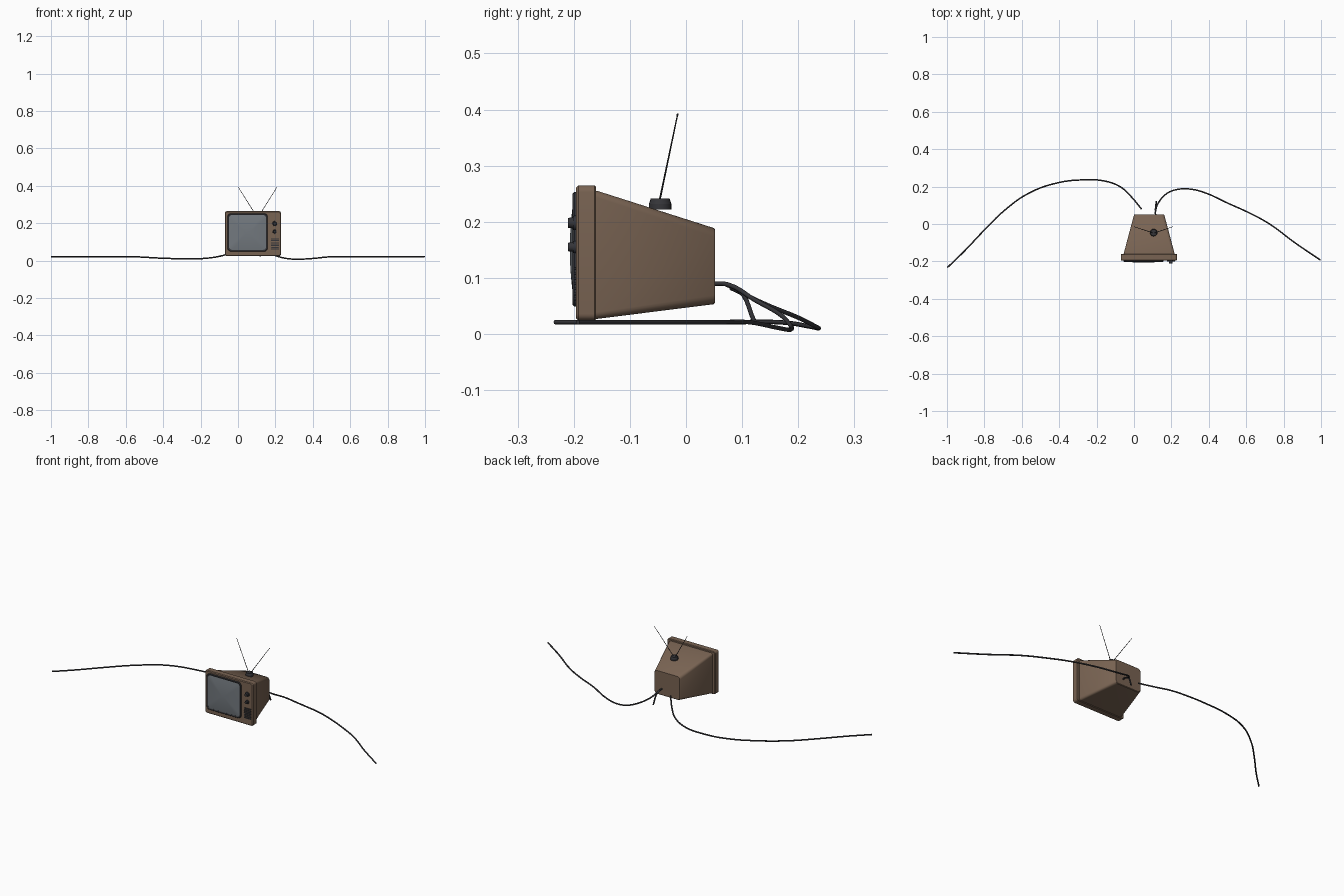
import bpy, bmesh, math
from mathutils import Vector

if "Cube" in bpy.data.objects:
    bpy.data.objects.remove(bpy.data.objects["Cube"])


def mat(name, col):
    m = bpy.data.materials.new(name)
    m.diffuse_color = (*col, 1)
    m.use_nodes = True
    m.node_tree.nodes["Principled BSDF"].inputs["Base Color"].default_value = m.diffuse_color
    return m


BROWN = mat("brown_case", (0.19, 0.125, 0.085))
DARK = mat("dark_plastic", (0.035, 0.035, 0.04))
GLASS = mat("screen_glass", (0.17, 0.19, 0.21))


def finish(ob, m, angle=35):
    ob.data.materials.append(m)
    bpy.ops.object.select_all(action='DESELECT')
    ob.select_set(True)
    bpy.context.view_layer.objects.active = ob
    bpy.ops.object.shade_smooth_by_angle(angle=math.radians(angle))
    return ob


def rounded_rect(x0, x1, z0, z1, r, y, n=5):
    pts = []
    for cx, cz, a in ((x1 - r, z1 - r, 0), (x0 + r, z1 - r, 90), (x0 + r, z0 + r, 180), (x1 - r, z0 + r, 270)):
        for i in range(n + 1):
            t = math.radians(a + 90 * i / n)
            pts.append(Vector((cx + r * math.cos(t), y, cz + r * math.sin(t))))
    return pts


def loft(name, rings, m, closed=False, angle=35):
    """Skin rounded rectangles (x0, x1, z0, z1, radius, y); cap ends or join into a ring."""
    bm = bmesh.new()
    loops = [[bm.verts.new(p) for p in rounded_rect(*r)] for r in rings]
    pairs = list(zip(loops, loops[1:]))
    if closed:
        pairs.append((loops[-1], loops[0]))
    else:
        bm.faces.new(loops[0])
        bm.faces.new(loops[-1])
    for a, b in pairs:
        for i in range(len(a)):
            j = (i + 1) % len(a)
            bm.faces.new((a[i], a[j], b[j], b[i]))
    bmesh.ops.recalc_face_normals(bm, faces=bm.faces)
    me = bpy.data.meshes.new(name)
    bm.to_mesh(me)
    bm.free()
    ob = bpy.data.objects.new(name, me)
    bpy.context.collection.objects.link(ob)
    return finish(ob, m, angle)


def cone(name, p0, p1, r0, r1, m, sides=20):
    p0, p1 = Vector(p0), Vector(p1)
    d = p1 - p0
    bpy.ops.mesh.primitive_cone_add(vertices=sides, radius1=r0, radius2=r1, depth=d.length,
                                    location=(p0 + p1) / 2,
                                    rotation=d.to_track_quat('Z', 'Y').to_euler())
    ob = bpy.context.object
    ob.name = name
    return finish(ob, m)


def cable(name, pts, radius=0.004):
    cu = bpy.data.curves.new(name, 'CURVE')
    cu.dimensions = '3D'
    cu.bevel_depth, cu.bevel_resolution, cu.resolution_u = radius, 2, 5
    cu.use_fill_caps = True
    sp = cu.splines.new('BEZIER')
    sp.bezier_points.add(len(pts) - 1)
    for bp, p in zip(sp.bezier_points, pts):
        bp.co = p
        bp.handle_left_type = bp.handle_right_type = 'AUTO'
    cu.materials.append(DARK)
    ob = bpy.data.objects.new(name, cu)
    bpy.context.collection.objects.link(ob)


# Tapered rear case
loft("rear_case", [(-0.055, 0.217, 0.027, 0.255, 0.012, -0.165),
                   (-0.055, 0.217, 0.027, 0.255, 0.012, -0.158),
                   (0.0, 0.162, 0.053, 0.189, 0.016, 0.049),
                   (0.003, 0.159, 0.056, 0.186, 0.015, 0.052)], BROWN)

# Front frame with softened edges
F = (-0.07, 0.23, 0.024, 0.265)


def inset(box, d):
    return (box[0] + d, box[1] - d, box[2] + d, box[3] - d)


loft("front_frame", [(*inset(F, 0.003), 0.010, -0.160), (*F, 0.012, -0.163),
                     (*F, 0.012, -0.192), (*inset(F, 0.004), 0.009, -0.196)], BROWN)

# Dark screen surround and domed glass
S = (-0.057, 0.159, 0.049, 0.253)
loft("screen_surround", [(*S, 0.020, -0.194), (*S, 0.020, -0.199), (*inset(S, 0.003), 0.018, -0.202),
                         (*inset(S, 0.009), 0.016, -0.200), (*inset(S, 0.009), 0.016, -0.194)],
     DARK, closed=True)
dome = []
for d in (0.008, 0.02, 0.035, 0.055, 0.075, 0.095):
    s = 1 - d / 0.1
    dome.append((*inset(S, d), 0.002 + 0.016 * s, -0.198 - 0.009 * (1 - s * s)))
loft("screen_glass", [(*inset(S, 0.008), 0.0165, -0.192)] + dome, GLASS)

# Tuning knobs
for i, z in enumerate((0.198, 0.155)):
    r = 0.0135 - 0.002 * i
    cone(f"knob_collar_{i}", (0.196, -0.194, z), (0.196, -0.201, z), r, r * 0.92, DARK)
    cone(f"knob_{i}", (0.196, -0.200, z), (0.196, -0.210, z), r * 0.75, r * 0.65, DARK)

# Speaker grille bars
for i in range(7):
    z = 0.060 + i * 0.009
    loft(f"grille_bar_{i}", [(0.176, 0.219, z, z + 0.005, 0.002, -0.194),
                             (0.176, 0.219, z, z + 0.005, 0.002, -0.200)], DARK)

# Aerial base and two rods
cone("aerial_base", (0.105, -0.046, 0.222), (0.105, -0.046, 0.232), 0.020, 0.020, DARK)
cone("aerial_base_top", (0.105, -0.046, 0.232), (0.105, -0.046, 0.241), 0.020, 0.017, DARK)
for side in (-1, 1):
    base = Vector((0.105 + side * 0.006, -0.047, 0.238))
    tip = Vector((0.105 + side * 0.102, -0.015, 0.391))
    cone("aerial_rod", base, tip, 0.0018, 0.0012, DARK, 8)
    bpy.ops.mesh.primitive_uv_sphere_add(segments=8, ring_count=6, radius=0.002, location=tip)
    bpy.context.object.name = "aerial_tip"
    finish(bpy.context.object, DARK)

# Cables trailing over the floor
cable("left_cable", [(0.04, 0.080, 0.082), (-0.013, 0.144, 0.052), (-0.072, 0.198, 0.030),
                     (-0.158, 0.230, 0.014), (-0.265, 0.236, 0.010), (-0.40, 0.222, 0.013),
                     (-0.56, 0.166, 0.021), (-0.69, 0.075, 0.021), (-0.80, -0.032, 0.021),
                     (-0.906, -0.144, 0.021), (-0.998, -0.233, 0.021)])
cable("right_cable", [(0.115, 0.045, 0.090), (0.116, 0.075, 0.088), (0.136, 0.122, 0.061),
                      (0.18, 0.166, 0.036), (0.233, 0.185, 0.017), (0.297, 0.187, 0.008),
                      (0.377, 0.168, 0.010), (0.50, 0.112, 0.021), (0.617, 0.059, 0.021),
                      (0.725, 0.0, 0.021), (0.86, -0.10, 0.021), (0.997, -0.193, 0.021)])
cable("short_cable", [(0.114, 0.072, 0.088), (0.116, 0.095, 0.078), (0.120, 0.121, 0.024)])
